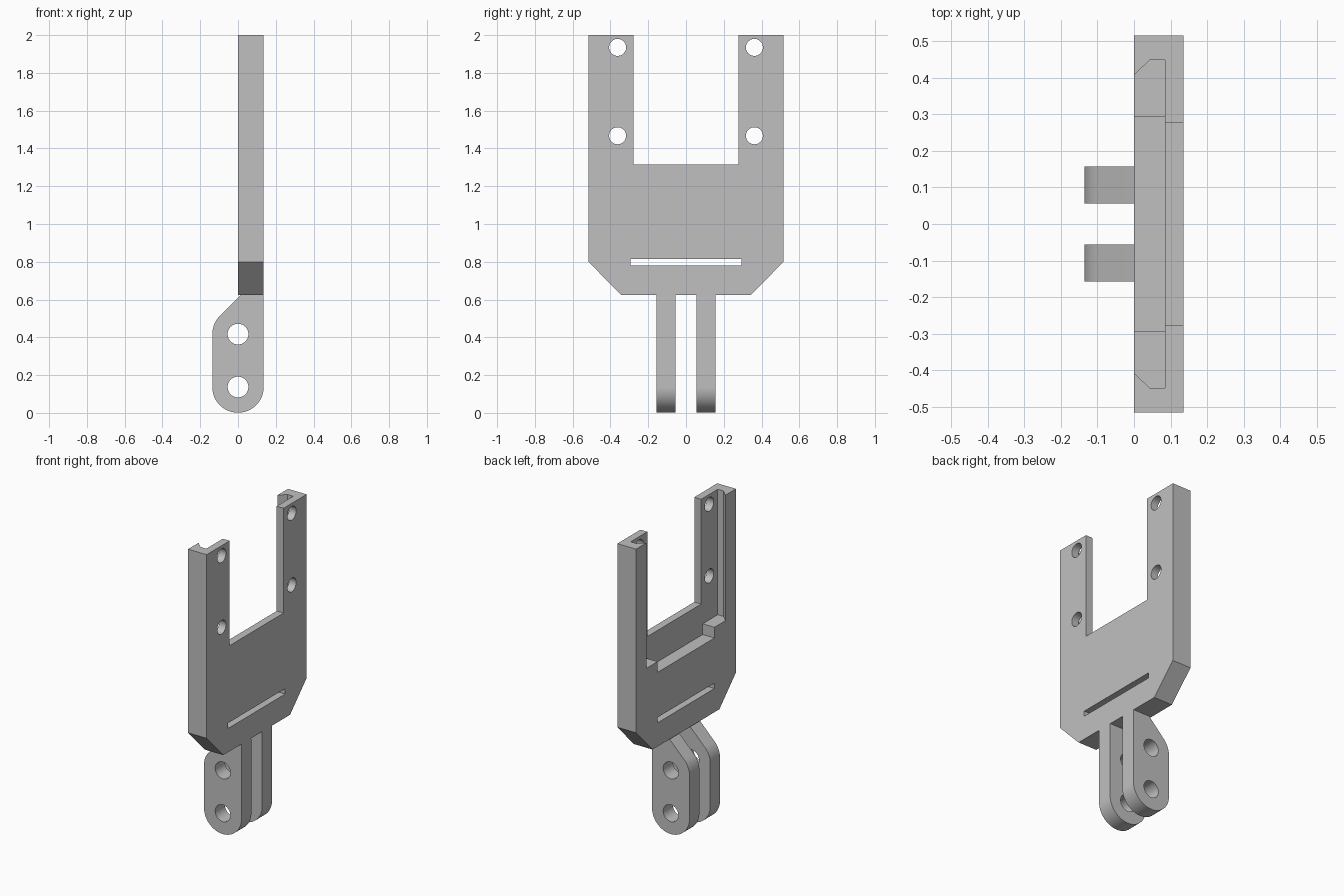
import bpy
import bmesh
from math import cos, sin, radians
from mathutils import Vector

cube = bpy.data.objects.get("Cube")
if cube:
    bpy.data.objects.remove(cube, do_unlink=True)

grey = bpy.data.materials.new("plain grey")
grey.use_nodes = True
COLOUR = (0.53, 0.53, 0.53, 1)
grey.diffuse_color = COLOUR
grey.node_tree.nodes["Principled BSDF"].inputs["Base Color"].default_value = COLOUR


def prism(name, outline, place, along):
    """Extrude a 2D outline; place maps its points to 3D."""
    bm = bmesh.new()
    face = bm.faces.new([bm.verts.new(place(a, b)) for a, b in outline])
    ext = bmesh.ops.extrude_face_region(bm, geom=[face])
    moved = [v for v in ext["geom"] if isinstance(v, bmesh.types.BMVert)]
    bmesh.ops.translate(bm, verts=moved, vec=Vector(along))
    bmesh.ops.recalc_face_normals(bm, faces=bm.faces)
    mesh = bpy.data.meshes.new(name)
    bm.to_mesh(mesh)
    bm.free()
    mesh.materials.append(grey)
    obj = bpy.data.objects.new(name, mesh)
    bpy.context.collection.objects.link(obj)
    return obj


def arc(cx, cy, r, start, end, steps):
    angles = [radians(start + (end - start) * i / steps) for i in range(steps + 1)]
    return [(cx + r * cos(t), cy + r * sin(t)) for t in angles]


def circle(cx, cy, r):
    return arc(cx, cy, r, 0, 360, 48)[:-1]


def rect(a0, a1, b0, b1):
    return [(a0, b0), (a1, b0), (a1, b1), (a0, b1)]


def mirrored(half):
    """Complete an outline across its first axis."""
    return half + [(-a, b) for a, b in reversed(half)]


def carve(obj, cutters):
    """Subtract the cutters, keep the result, discard the cutters."""
    for cutter in cutters:
        cutter.hide_render = True
        mod = obj.modifiers.new("cut", "BOOLEAN")
        mod.operation = "DIFFERENCE"
        mod.solver = "EXACT"
        mod.object = cutter
    bpy.context.view_layer.update()
    result = obj.evaluated_get(bpy.context.evaluated_depsgraph_get())
    mesh = bpy.data.meshes.new_from_object(result)
    obj.modifiers.clear()
    obj.data = mesh
    for cutter in cutters:
        bpy.data.objects.remove(cutter, do_unlink=True)


def smooth(obj):
    bpy.ops.object.select_all(action="DESELECT")
    obj.select_set(True)
    bpy.context.view_layer.objects.active = obj
    bpy.ops.object.shade_smooth_by_angle(angle=radians(30))


THICK, FLOOR, HALF = 0.135, 0.085, 0.516
PLATE_BOTTOM = 0.625


def side(y, z):
    return (0, y, z)


def outside(y, z):
    return (-0.1, y, z)


# Forked plate
plate = prism("forked_plate", mirrored([
    (0.345, PLATE_BOTTOM), (HALF, 0.8), (HALF, 2), (0.278, 2), (0.278, 1.315)]),
    side, (THICK, 0, 0))

# Undercut channel open at the top, with a lower pocket between corner blocks
channel = prism("channel_cutter",
                mirrored([(0.405, -0.002), (0.449, 0.043), (0.449, FLOOR)]),
                lambda y, x: (x, y, 1.18), (0, 0, 1))
pocket = prism("pocket_cutter", rect(-0.294, 0.294, 1.11, 1.25),
               outside, (0.1 + FLOOR, 0, 0))

# Strap slot and screw holes
slot = prism("slot_cutter", rect(-0.294, 0.294, 0.78, 0.815), outside, (0.4, 0, 0))
holes = [prism("screw_hole_cutter", circle(y, z, 0.045), outside, (0.4, 0, 0))
         for y in (-0.362, 0.362) for z in (1.467, 1.935)]
carve(plate, [channel, pocket, slot] + holes)
smooth(plate)

# Pair of hinge lugs with pin holes
LOW, HIGH, R = 0.137, 0.417, 0.136
lug_outline = ([(THICK, PLATE_BOTTOM), (0.015, PLATE_BOTTOM)]
               + arc(0, HIGH, R, 135, 180, 10)
               + arc(0, LOW, R, 180, 360, 40))
for name, y in (("left_lug", -0.157), ("right_lug", 0.056)):
    lug = prism(name, lug_outline, lambda x, z: (x, y, z), (0, 0.101, 0))
    pins = [prism("pin_hole_cutter", circle(0, z, 0.055),
                  lambda x, h: (x, y - 0.1, h), (0, 0.3, 0)) for z in (LOW, HIGH)]
    carve(lug, pins)
    smooth(lug)
